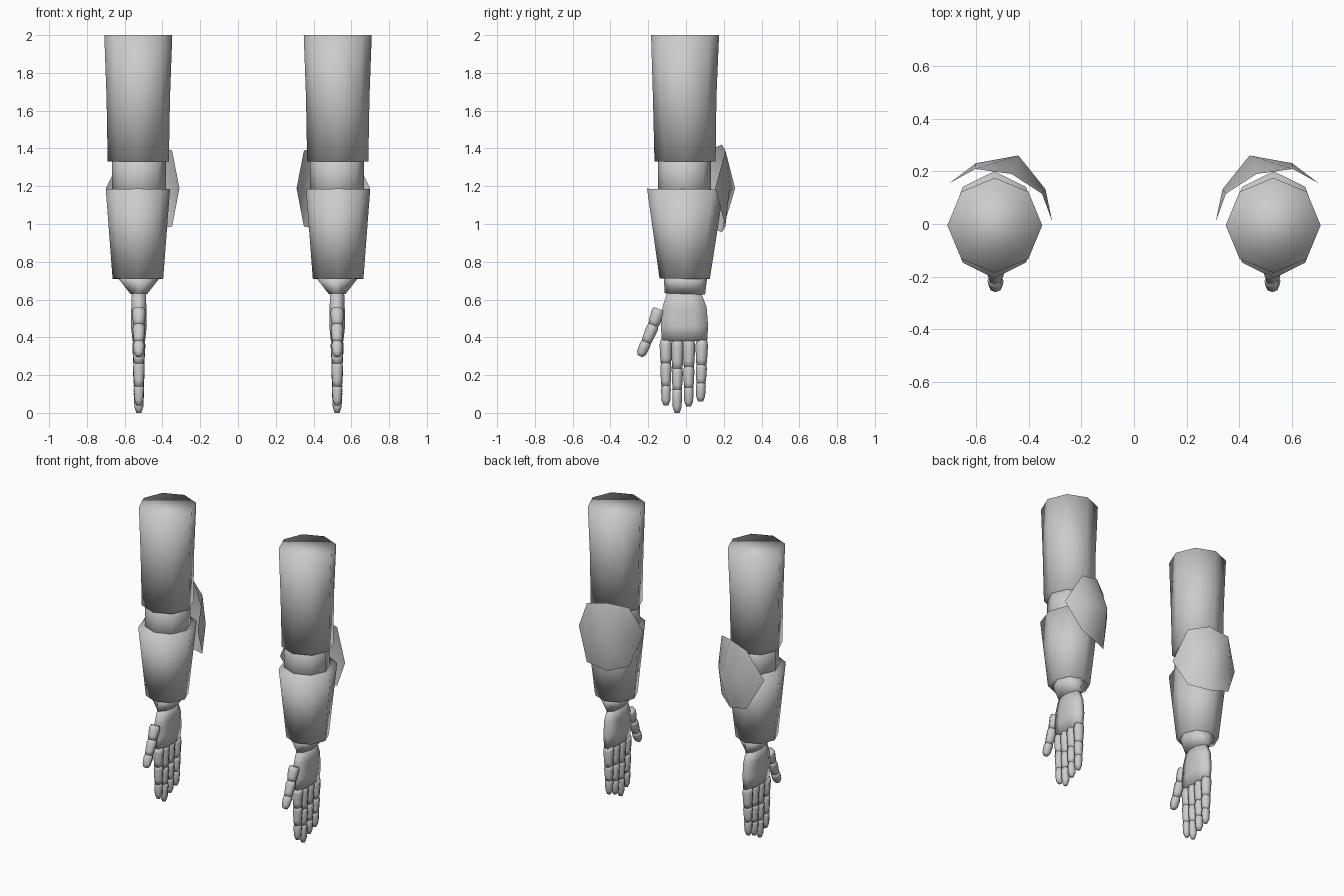
import bpy, bmesh, math
from mathutils import Vector

if "Cube" in bpy.data.objects:
    bpy.data.objects.remove(bpy.data.objects["Cube"])

grey = bpy.data.materials.new("grey")
grey.diffuse_color = (0.6, 0.6, 0.6, 1)
grey.use_nodes = True
grey.node_tree.nodes["Principled BSDF"].inputs["Base Color"].default_value = grey.diffuse_color
CX = -0.525  # centre of the left arm; the right one is mirrored


def finish(name, bm, smooth=True):
    bmesh.ops.recalc_face_normals(bm, faces=bm.faces)
    me = bpy.data.meshes.new(name)
    bm.to_mesh(me)
    bm.free()
    me.materials.append(grey)
    for p in me.polygons:
        p.use_smooth = smooth
    ob = bpy.data.objects.new(name, me)
    bpy.context.collection.objects.link(ob)
    ob.modifiers.new("mirror", 'MIRROR').use_mirror_merge = False
    return ob


def loft(name, rings, n=8, turn=0.0, x=CX):
    """Capped tube; each ring is (y, z, x radius, cross radius), square to the axis."""
    bm = bmesh.new()
    a, b = Vector((0, *rings[0][:2])), Vector((0, *rings[-1][:2]))
    axis = (b - a).normalized()
    side = axis.cross(Vector((1, 0, 0)))
    loops = []
    for y, z, rx, ry in rings:
        c = Vector((x, y, z))
        loops.append([bm.verts.new(c + Vector((rx * math.cos(t), 0, 0)) + side * ry * math.sin(t))
                      for t in (turn + math.tau * i / n for i in range(n))])
    for l, m in zip(loops, loops[1:]):
        for i in range(n):
            bm.faces.new((l[i], l[(i + 1) % n], m[(i + 1) % n], m[i]))
    bm.faces.new(loops[0])
    bm.faces.new(loops[-1])
    return finish(name, bm)


# Arm sections
loft("upper_arm", [(-0.005, 2.0, 0.18, 0.18), (-0.007, 1.67, 0.168, 0.168),
                   (-0.005, 1.33, 0.162, 0.162)], x=-0.528)
loft("elbow", [(-0.008, 1.4, 0.143, 0.141), (-0.008, 1.1, 0.143, 0.141)])
loft("forearm", [(-0.003, 1.185, 0.17, 0.203), (-0.007, 0.71, 0.134, 0.133)], x=-0.53)
loft("wrist", [(-0.003, 0.72, 0.115, 0.115), (-0.006, 0.63, 0.045, 0.107)])

# Palm, with flat front and back
k = 1 / math.cos(math.pi / 8)
loft("palm", [(-0.01, 0.635, 0.037 * k, 0.09 * k), (-0.008, 0.56, 0.04 * k, 0.117 * k),
              (-0.008, 0.46, 0.042 * k, 0.125 * k), (-0.008, 0.38, 0.033 * k, 0.12 * k)],
     turn=math.pi / 8)


# Fingers: three tapered segments each
def segment(name, p, q, r, tip=False):
    (y0, z0), (y1, z1) = p, q
    end = 0.5 if tip else 0.8
    mix = lambda t: (y0 + (y1 - y0) * t, z0 + (z1 - z0) * t)
    loft(name, [(*mix(0), r * 0.9, r * 0.85), (*mix(0.2), r * 1.05, r),
                (*mix(0.75), r * 0.9, r * 0.9), (*mix(1), r * end, r * end)])


fingers = {"index": ((-0.107, -0.106), (0.385, 0.26, 0.14, 0.04)),
           "middle": ((-0.045, -0.047), (0.385, 0.23, 0.12, 0.0)),
           "ring": ((0.016, 0.014), (0.385, 0.24, 0.13, 0.035)),
           "little": ((0.084, 0.077), (0.385, 0.25, 0.155, 0.06))}
for name, ((ya, yb), zs) in fingers.items():
    ys = [ya + (yb - ya) * i / 3 for i in range(4)]
    for i in range(3):
        segment(f"{name}_finger_{i + 1}", (ys[i], zs[i] + 0.008 * (i > 0)), (ys[i + 1], zs[i + 1]),
                0.033 - 0.0035 * i, i == 2)

thumb = [(-0.143, 0.55), (-0.172, 0.465), (-0.21, 0.375), (-0.243, 0.3)]
for i in range(3):
    segment(f"thumb_{i + 1}", thumb[i], thumb[i + 1], 0.035 - 0.003 * i, i == 2)

# Elbow plate: thin octagonal bowl turned slightly inward
mid, out, along = Vector((-0.505, 0.082, 1.188)), Vector((0.35, 0.937, 0)), Vector((0.937, -0.35, 0))
bm = bmesh.new()
rim = [(-0.208, 0, 0), (-0.135, 0.085, 0.2), (0, 0.115, 0.232), (0.135, 0.085, 0.2),
       (0.208, 0, 0), (0.135, 0.085, -0.2), (0, 0.115, -0.232), (-0.135, 0.085, -0.2)]
pt = lambda u, d, h: bm.verts.new(mid + along * u + out * d + Vector((0, 0, h)))
rv = [pt(*r) for r in rim]
left, apex, right = pt(-0.141, 0.106, 0), pt(0, 0.19, 0), pt(0.141, 0.106, 0)
for f in ((0, 1, left), (0, left, 7), (1, 2, apex, left), (2, 3, right, apex), (3, 4, right),
          (4, 5, right), (5, 6, apex, right), (6, 7, left, apex)):
    bm.faces.new([rv[v] if isinstance(v, int) else v for v in f])
finish("elbow_plate", bm)
